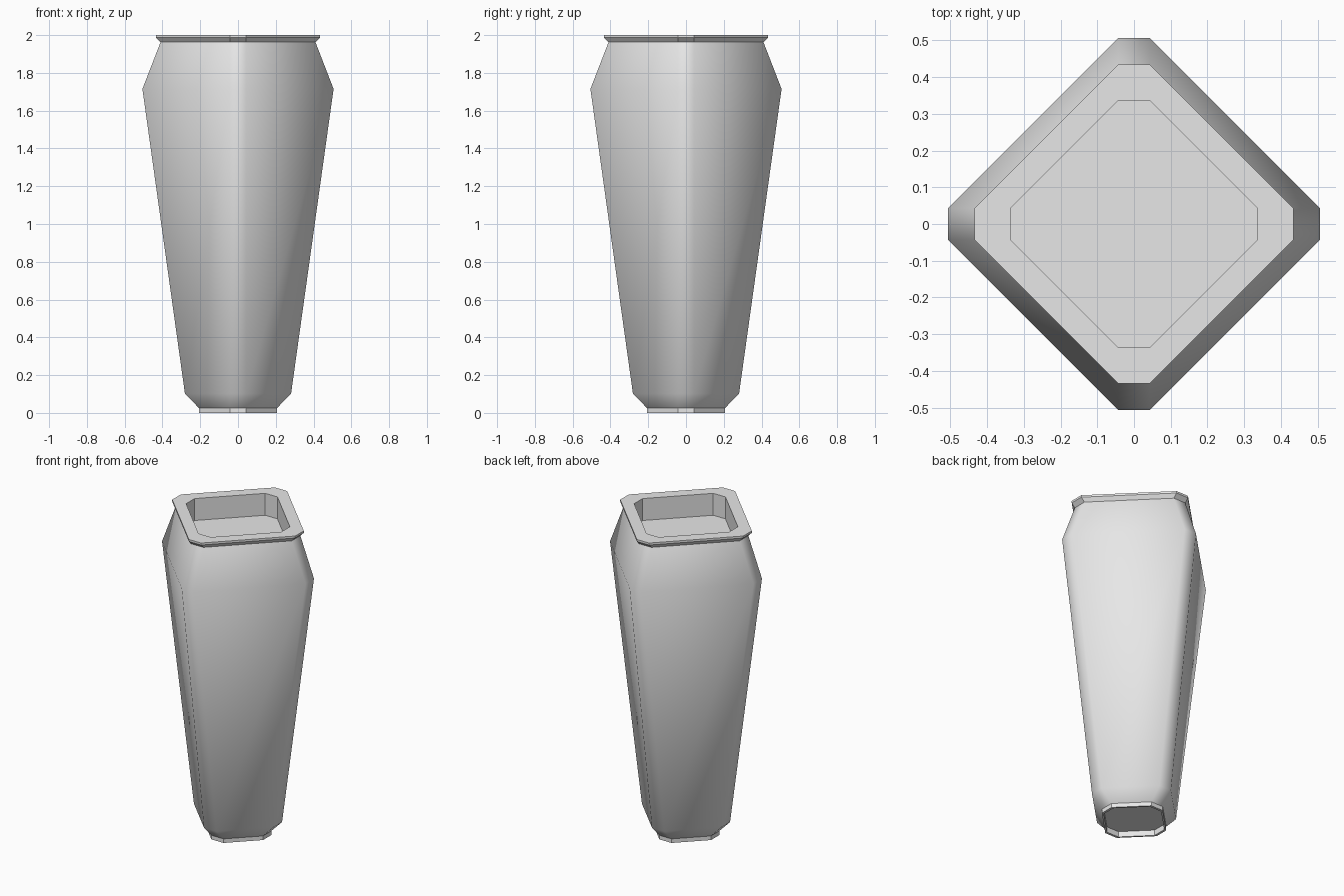
import bpy
import bmesh
import math

cube = bpy.data.objects.get("Cube")
if cube:
    bpy.data.objects.remove(cube, do_unlink=True)

grey = bpy.data.materials.new("light grey")
grey.use_nodes = True
grey.diffuse_color = (0.8, 0.8, 0.8, 1)
grey.node_tree.nodes["Principled BSDF"].inputs["Base Color"].default_value = (0.8, 0.8, 0.8, 1)

CORNER = 0.043  # half width of the cut corners


def ring(bm, r, z):
    """Diamond outline with four cut corners, counter-clockwise."""
    c = CORNER
    verts = []
    for k in range(4):
        co, si = round(math.cos(k * math.pi / 2)), round(math.sin(k * math.pi / 2))
        for x, y in ((r, -c), (r, c)):
            verts.append(bm.verts.new((x * co - y * si, x * si + y * co, z)))
    return verts


def stack(name, profile, smooth_angle, cap_start=False, cap_end=False):
    """Join rings along a (radius, height) profile."""
    bm = bmesh.new()
    rings = [ring(bm, r, z) for r, z in profile]
    for a, b in zip(rings, rings[1:]):
        for i in range(len(a)):
            j = (i + 1) % len(a)
            bm.faces.new((a[i], a[j], b[j], b[i]))
    if cap_start:
        bm.faces.new(rings[0][::-1])
    if cap_end:
        bm.faces.new(rings[-1])
    mesh = bpy.data.meshes.new(name)
    bm.to_mesh(mesh)
    bm.free()
    mesh.materials.append(grey)
    obj = bpy.data.objects.new(name, mesh)
    bpy.context.collection.objects.link(obj)
    bpy.ops.object.select_all(action='DESELECT')
    obj.select_set(True)
    bpy.context.view_layer.objects.active = obj
    bpy.ops.object.shade_smooth_by_angle(angle=math.radians(smooth_angle))
    return obj


# Hollow foot with a recessed underside
stack("foot", [(0.192, 0.035), (0.192, 0), (0.207, 0), (0.207, 0.026)], 30, cap_start=True)

# Tapered body with a shoulder
stack("body", [(0.207, 0.026), (0.281, 0.102), (0.506, 1.715), (0.41, 1.963)], 60)

# Overhanging rim and the shallow well inside it
stack("rim", [(0.41, 1.963), (0.434, 1.987), (0.434, 2), (0.336, 2), (0.336, 1.86)], 30, cap_end=True)
